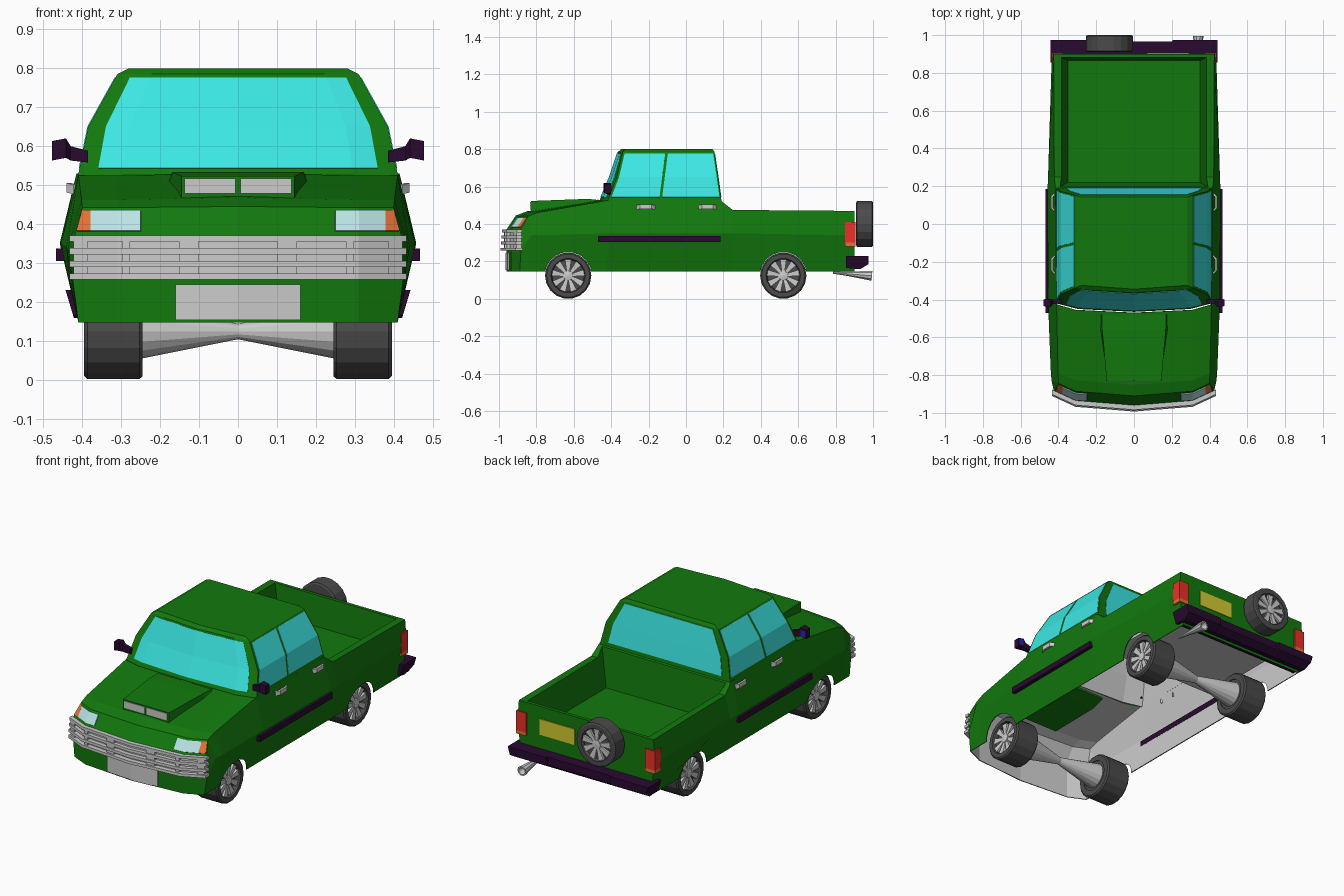
import bpy, bmesh, math
from mathutils import Matrix

if "Cube" in bpy.data.objects:
    bpy.data.objects.remove(bpy.data.objects["Cube"])


def mat(name, *rgb):
    m = bpy.data.materials.new(name)
    m.diffuse_color = (*rgb, 1)
    m.use_nodes = True
    m.node_tree.nodes["Principled BSDF"].inputs["Base Color"].default_value = m.diffuse_color
    return m


GREEN = mat("green_paint", .006, .19, .004)
GLASS = mat("cyan_glass", .045, .8, .77)
TRIM = mat("dark_trim", .022, .003, .03)
RUBBER = mat("rubber", .07, .07, .07)
GREY = mat("grey", .6, .6, .6)
LAMP = mat("headlamp_glass", .5, .78, .8)
ORANGE = mat("orange_lamp", .8, .17, .04)
RED = mat("red_lamp", .85, .03, .02)
YELLOW = mat("yellow_plate", .65, .6, .03)
BLUE = mat("blue_glass", .02, .02, .4)


def grid(name, rows, m=None, mirror=False, cap=(), closed=False, wrap=False, M=None, thick=0):
    """Skin rows of points with quads; cap lists the row indices to close."""
    n, k = len(rows[0]), len(rows)
    bm = bmesh.new()
    v = [[bm.verts.new(p) for p in r] for r in rows]
    for i in range(k if wrap else k - 1):
        a, b = v[i], v[(i + 1) % k]
        for j in range(n if closed else n - 1):
            q = (j + 1) % n
            bm.faces.new((a[j], a[q], b[q], b[j]))
    for c in cap:
        r = v[c]
        for i in range(n // 2):
            f = list(dict.fromkeys((r[i], r[i + 1], r[n - 2 - i], r[n - 1 - i])))
            if len(f) > 2:
                bm.faces.new(f)
    bmesh.ops.remove_doubles(bm, verts=bm.verts, dist=1e-5)
    bmesh.ops.recalc_face_normals(bm, faces=bm.faces)
    me = bpy.data.meshes.new(name)
    bm.to_mesh(me)
    bm.free()
    o = bpy.data.objects.new(name, me)
    bpy.context.collection.objects.link(o)
    if m:
        me.materials.append(m)
    if M is not None:
        o.matrix_world = M
    if mirror:
        o.modifiers.new("mirror", 'MIRROR')
    if thick:
        s = o.modifiers.new("thickness", 'SOLIDIFY')
        s.thickness, s.offset = thick, 0
    return o


ENDS = (0, -1)


def rect(x0, x1, y0, y1, z):
    return [(x0, y0, z), (x1, y0, z), (x1, y1, z), (x0, y1, z)]


def box(name, x0, x1, y0, y1, z0, z1, m=None, mirror=False):
    return grid(name, [rect(x0, x1, y0, y1, z) for z in (z0, z1)], m, mirror, ENDS, True)


def revolve(name, profile, m=None, M=None, n=16):
    """Spin an (axial, radius) profile about the x axis."""
    rows = [[(a, r * math.cos(t), r * math.sin(t)) for a, r in profile]
            for t in (2 * math.pi * i / n for i in range(n))]
    return grid(name, rows, m, wrap=True, M=M)


def line_inside(o):
    """Give a sheet a thin grey lining on its inner side."""
    o.data.materials.append(GREY)
    s = o.modifiers.new("lining", 'SOLIDIFY')
    s.thickness, s.offset, s.material_offset = .005, -1, 1


def bend(x):
    """How far the nose sweeps back at a given half width."""
    x = abs(x)
    return .08 * x if x < .31 else .025 + (x - .31) * .46


# Lower body: cross-sections from nose to tail
def section(y, k, wb, wm, wt, zm, zt, ztc):
    pts = [(0, .147), (.31, .147), (wb, .147), (wm, zm), (wt, zt), (.31, zt), (0, ztc)]
    return [(x, y + k * bend(x), z) for x, z in pts]


body = grid("body", [
    section(-.96, 1, .41, .425, .42, .26, .37, .37),
    section(-.91, 1, .41, .437, .40, .34, .442, .445),
    section(-.85, .9, .41, .441, .402, .34, .462, .468),
    section(-.47, .6, .41, .455, .41, .35, .525, .53),
    section(.18, 0, .41, .458, .415, .35, .53, .53),
    section(.25, 0, .41, .455, .422, .35, .475, .475),
    section(.90, 0, .405, .435, .425, .34, .47, .47)], GREEN, mirror=True, cap=ENDS)

# Cut the cargo bed and wheel arches
WHEEL_Y = (-.63, .52)
cutters = [grid("bed_cutter", [rect(-.35, .35, .22, .865, .30), rect(-.40, .40, .192, .89, .56)],
                GREEN, cap=ENDS, closed=True)]
cutters += [revolve("arch_cutter", [(-.6, 0), (-.6, .1255), (.6, .1255), (.6, 0)], GREY,
                    Matrix.Translation((0, y, .125)), 18) for y in WHEEL_Y]
for c in cutters:
    b = body.modifiers.new("cut", 'BOOLEAN')
    b.operation, b.object, b.solver = 'DIFFERENCE', c, 'EXACT'
    b.material_mode = 'TRANSFER'
    c.hide_render = True

# Bake the cuts, then open the underside, arches and cabin so the body is a hollow shell
bpy.context.view_layer.update()
me = bpy.data.meshes.new_from_object(body.evaluated_get(bpy.context.evaluated_depsgraph_get()))
bm = bmesh.new()
bm.from_mesh(me)
gone = []
for f in bm.faces:
    c = f.calc_center_median()
    arch = me.materials[f.material_index].name == "grey"
    bottom = f.normal.z < -.9 and c.z < .2
    cabin = f.normal.z > .9 and c.z > .51 and -.3 < c.y < .1
    if arch or bottom or cabin:
        gone.append(f)
    f.material_index = 0
bmesh.ops.delete(bm, geom=gone, context='FACES')
bm.to_mesh(me)
bm.free()
me.materials.clear()
me.materials.append(GREEN)
body.modifiers.clear()
body.data = me
line_inside(body)
for c in cutters:
    bpy.data.objects.remove(c)

# Cab: stacked outlines (z, front centre y, corner x, corner y, back y)
CAB = [(.52, -.465, .412, -.42, .19), (.65, -.41, .385, -.37, .172),
       (.785, -.365, .31, -.338, .152), (.80, -.345, .28, -.325, .142)]
cab = grid("cab", [[(0, f, z), (.72 * x, f + .015, z), (x, c, z), (x, b, z), (0, b, z)]
                   for z, f, x, c, b in CAB], GREEN, mirror=True, cap=(-1,))
line_inside(cab)


def cab_at(z):
    for a, b in zip(CAB, CAB[1:]):
        if z <= b[0]:
            t = (z - a[0]) / (b[0] - a[0])
            return [p + (q - p) * t for p, q in zip(a, b)]


# Windows laid on the cab faces
ROWS = [cab_at(z) for z in (.543, .65, .776)]
grid("windshield", [[(0, f, z), (.72 * x, f + .015, z), (.88 * x, f + .015 + (c - f - .015) * .57, z)]
                    for z, f, x, c, b in ROWS], GLASS, mirror=True, thick=.005)
grid("rear_window", [[(0, b, z), (.88 * x, b, z)] for z, f, x, c, b in ROWS],
     GLASS, mirror=True, thick=.005)


def pillar(z):
    return -.135 + (z - .54) * .13


grid("front_side_window", [[(x, c + .012, z), (x, pillar(z) - .007, z)]
                           for z, f, x, c, b in ROWS], GLASS, mirror=True, thick=.004)
grid("rear_side_window", [[(x, pillar(z) + .007, z), (x, b - .008, z)]
                          for z, f, x, c, b in ROWS], GLASS, mirror=True, thick=.004)

# Hood scoop with two intake panels
grid("hood_scoop", [[(0, y, zb), (wb, y, zb), (wt, y, zt), (0, y, zt)] for y, wb, wt, zb, zt in
                    ((-.83, .145, .145, .45, .523), (-.56, .185, .168, .49, .533), (-.48, .18, .17, .51, .532))],
     GREEN, mirror=True, cap=ENDS)
box("scoop_intake", .006, .137, -.834, -.825, .478, .517, None, True)


# Nose: grille bars and posts, headlamps, front plate
def nose_bar(name, xs, z0, z1, front, back, m=None):
    return grid(name, [[(x, y + bend(x), z) for y, z in
                        ((front, z0), (front, z1), (back, z1), (back, z0))] for x in xs],
                m, mirror=True, cap=ENDS, closed=True)


for i in range(4):
    z, y = .257 + i * .0325, -.993 + i * .003
    nose_bar("grille_bar", (0, .31, .433), z, z + .016, y, -.958)
for x, w in ((.127, .025), (.287, .01), (.405, .018)):
    nose_bar("grille_post", (x - w, x + w), .26, .365, -.982, -.958)
nose_bar("grille_back", (0, .31, .42), .26, .365, -.966, -.957)
nose_bar("front_plate", (0, .16), .153, .245, -.966, -.957)


def nose_panel(name, xs, m):
    grid(name, [[(x - (.02 * t - .005 if x > .4 else 0),
                  -.963 + .05 * t + bend(x), .372 + .072 * t) for x in xs]
                for t in (.14, .86)], m, mirror=True, thick=.006)


nose_panel("headlamp", (.25, .31, .378), LAMP)
nose_panel("turn_signal", (.378, .412), ORANGE)

# Side trim, door seams, door handles, mirrors
box("side_trim", .44, .468, -.47, .185, .305, .337, TRIM, True)
for y0 in (-.215, .115):
    grid("door_handle", [[(x, y0 + y, z - .012), (x + .012, y0 + y, z - .012), (x + .012, y0 + y, z + .012),
                          (x, y0 + y, z + .012)]
                         for y, x, z in ((-.05, .41, .488), (-.03, .428, .493), (.03, .428, .493), (.05, .41, .488))],
         None, mirror=True, cap=ENDS, closed=True)
grid("side_mirror", [[(x, y0, z0), (x, -.40, z0), (x, -.40, z1), (x, y0, z1)] for x, y0, z0, z1 in
                     ((.385, -.42, .558, .588), (.43, -.425, .563, .60), (.442, -.44, .57, .62), (.478, -.435, .563, .613))],
     TRIM, mirror=True, cap=ENDS, closed=True)
box("mirror_glass", .445, .475, -.401, -.397, .572, .609, BLUE, True)

# Rear: bumper, lamps, plate, exhaust
grid("rear_bumper", [[(x - (.23 - z) * flare, min(y, ym), z) for y, z in
                      ((.855, .165), (.93, .158), (.975, .185), (.975, .23), (.855, .23))]
                     for x, ym, flare in ((0, .965, 0), (.2, .965, 0), (.205, .975, 0), (.443, .975, .3))],
     TRIM, mirror=True, cap=ENDS, closed=True)
box("tail_lamp", .375, .438, .85, .906, .30, .41, RED, True)
box("rear_signal", .375, .438, .85, .906, .28, .30, ORANGE, True)
box("rear_plate", .07, .29, .895, .905, .31, .40, YELLOW)
revolve("exhaust", [(0, .006), (.08, .012), (.21, .028), (.21, .02), (.15, 0)], None,
        Matrix.Translation((.34, .785, .14)) @ Matrix.Rotation(math.pi / 2, 4, 'Z')
        @ Matrix.Rotation(.08, 4, 'Y'), 10)


# Wheels: tyre, dark rim dish, tapered spokes, hub
def wheel(name, M):
    revolve(name + "_tyre", [(.055, .086), (.075, .092), (.075, .116), (.067, .124), (-.067, .124),
                             (-.075, .116), (-.075, .086), (.055, .086)], RUBBER, M, 18)
    revolve(name + "_dish", [(-.07, 0), (-.07, .087), (.045, .087), (.045, 0)], RUBBER, M, 18)
    revolve(name + "_hub", [(.04, .03), (.066, .026), (.07, 0)], None, M, 9)
    for i in range(9):
        grid(name + "_spoke", [[(a, -w, r), (a, w, r), (.04, w, r), (.04, -w, r)]
                               for r, w, a in ((.015, .007, .06), (.086, .017, .066))], None,
             cap=ENDS, closed=True, M=M @ Matrix.Rotation(i * math.tau / 9, 4, 'X'))


for label, y in zip(("front", "rear"), WHEEL_Y):
    for side, x, turn in (("right", .32, 0), ("left", -.32, math.pi)):
        wheel(f"{label}_{side}_wheel", Matrix.Translation((x, y, .124)) @ Matrix.Rotation(turn, 4, 'Z'))
    revolve(label + "_axle", [(-.25, 0), (-.25, .07), (0, .02), (.25, .07), (.25, 0)], None,
            Matrix.Translation((0, y, .124)))
wheel("spare_wheel", Matrix.Translation((-.13, .955, .40)) @ Matrix.Rotation(math.pi / 2, 4, 'Z')
      @ Matrix.Diagonal((.6, 1, 1, 1)))
